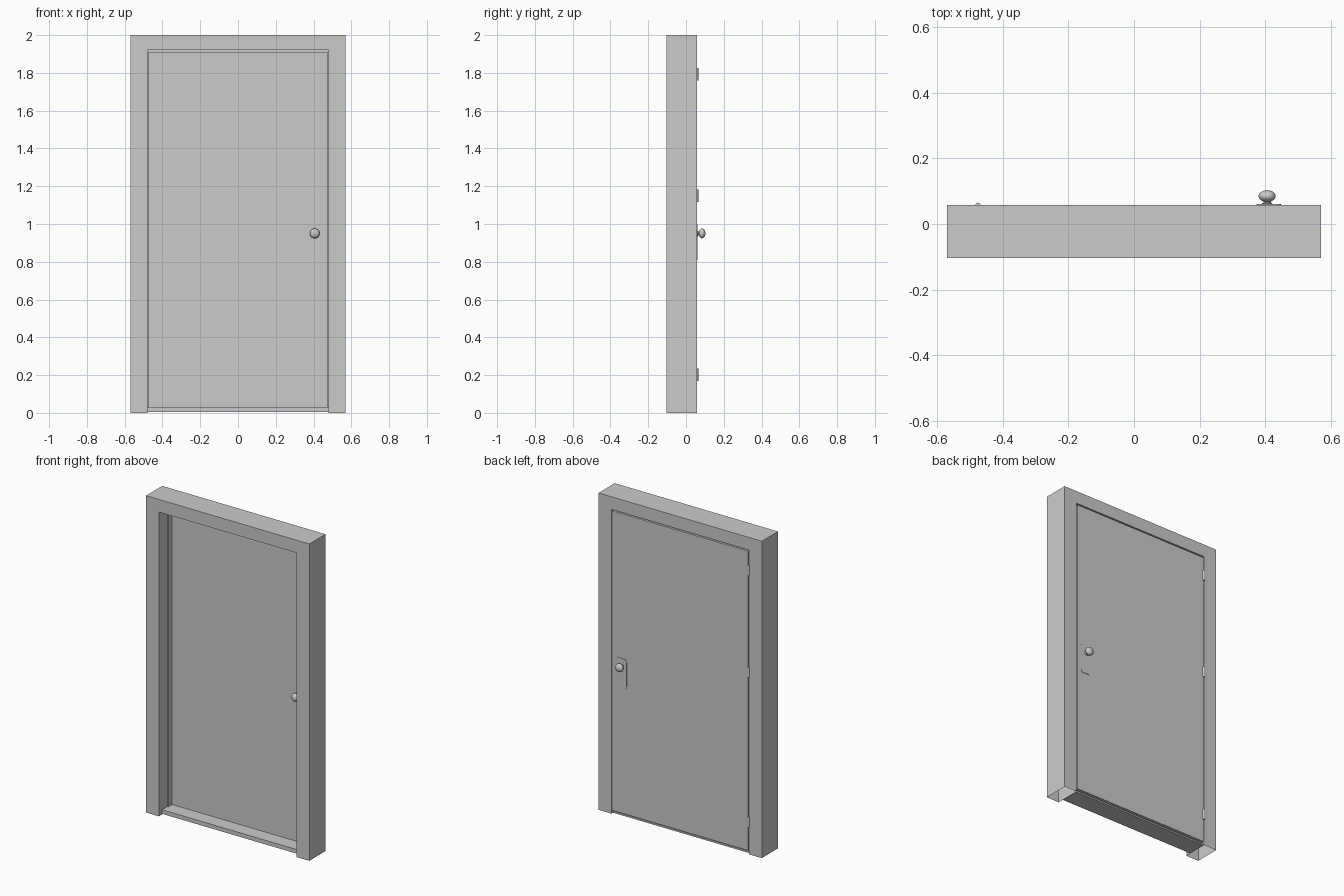
import bpy, bmesh, math
from mathutils import Vector

if "Cube" in bpy.data.objects:
    bpy.data.objects.remove(bpy.data.objects["Cube"])

BACK = 0.058          # back face of frame and door
DOOR_F = 0.02         # front face of door
MID = (BACK + DOOR_F) / 2


def finish(name, bm, smooth=False):
    bmesh.ops.recalc_face_normals(bm, faces=bm.faces)
    mesh = bpy.data.meshes.new(name)
    bm.to_mesh(mesh)
    bm.free()
    ob = bpy.data.objects.new(name, mesh)
    bpy.context.collection.objects.link(ob)
    if smooth:
        bpy.ops.object.select_all(action='DESELECT')
        ob.select_set(True)
        bpy.context.view_layer.objects.active = ob
        bpy.ops.object.shade_smooth_by_angle(angle=math.radians(35))
    return ob


def extrude_y(name, profile, y0, y1, open_bottom=False):
    """Extrude an x/z outline along y."""
    bm = bmesh.new()
    face = bm.faces.new([bm.verts.new((x, y0, z)) for x, z in profile])
    ext = bmesh.ops.extrude_face_region(bm, geom=[face], use_keep_orig=True)
    bmesh.ops.translate(bm, vec=(0, y1 - y0, 0),
                        verts=[g for g in ext['geom'] if isinstance(g, bmesh.types.BMVert)])
    bmesh.ops.recalc_face_normals(bm, faces=bm.faces)
    if open_bottom:
        low = [f for f in bm.faces if all(v.co.z < 1e-5 for v in f.verts)]
        bmesh.ops.delete(bm, geom=low, context='FACES')
    return finish(name, bm)


def arch(outer, top, inner, inner_top, z0=0.0):
    """Upside-down U outline."""
    return [(-outer, z0), (-outer, top), (outer, top), (outer, z0),
            (inner, z0), (inner, inner_top), (-inner, inner_top), (-inner, z0)]


def rect(x0, x1, z0, z1):
    return [(x0, z0), (x1, z0), (x1, z1), (x0, z1)]


def rounded_rect(x0, x1, z0, z1, r, n=5):
    pts = []
    corners = [(x1 - r, z1 - r), (x0 + r, z1 - r), (x0 + r, z0 + r), (x1 - r, z0 + r)]
    for i, (cx, cz) in enumerate(corners):
        for k in range(n + 1):
            a = math.pi / 2 * (i + k / n)
            pts.append((cx + r * math.cos(a), cz + r * math.sin(a)))
    return pts


def lathe_y(name, profile, x, y, z, direction):
    """Spin a (radius, distance) profile around an axis along y."""
    bm = bmesh.new()
    verts = [bm.verts.new((x + r, y + direction * d, z)) for r, d in profile]
    edges = [bm.edges.new(p) for p in zip(verts, verts[1:])]
    bmesh.ops.spin(bm, geom=verts + edges, cent=Vector((x, y, z)), axis=(0, 1, 0),
                   angle=2 * math.pi, steps=28, use_duplicate=False)
    bmesh.ops.remove_doubles(bm, verts=bm.verts, dist=1e-5)
    return finish(name, bm, smooth=True)


# Door frame, hollow at the feet
extrude_y("door_frame", arch(0.57, 2.0, 0.48, 1.92), -0.103, BACK, open_bottom=True)

# Stop strip the door closes against
extrude_y("door_stop", arch(0.48, 1.92, 0.473, 1.909, 0.03), -0.02, DOOR_F - 0.001)

# Stepped threshold
extrude_y("threshold", rect(-0.48, 0.48, 0.004, 0.03), -0.072, DOOR_F - 0.001)
extrude_y("threshold_back_step", rect(-0.48, 0.48, 0.004, 0.014), DOOR_F - 0.001, 0.05)

# Door leaf
extrude_y("door_leaf", rect(-0.475, 0.475, 0.022, 1.912), DOOR_F, BACK)

# Lock plates and knobs on both faces
ball = [(0.026 * math.sin(a), 0.027 - 0.018 * math.cos(a))
        for a in (math.pi * (0.15 + 0.85 * i / 14) for i in range(15))]
ball[-1] = (0.0, 0.045)
knob = [(0.016, 0.0), (0.016, 0.005), (0.011, 0.007)] + ball
for side, y, d in (("front", DOOR_F, -1), ("back", BACK, 1)):
    extrude_y(side + "_lock_plate", rounded_rect(0.373, 0.449, 0.81, 1.0, 0.018), y, y + d * 0.003)
    lathe_y(side + "_knob", knob, 0.406, y, 0.95, d)

# Hinge knuckles
for i, z in enumerate((0.203, 1.15, 1.793)):
    bm = bmesh.new()
    bmesh.ops.create_cone(bm, cap_ends=True, segments=16, radius1=0.008, radius2=0.008, depth=0.066)
    bmesh.ops.translate(bm, vec=(-0.476, BACK - 0.001, z), verts=bm.verts)
    finish(f"hinge_{i + 1}", bm, smooth=True)
